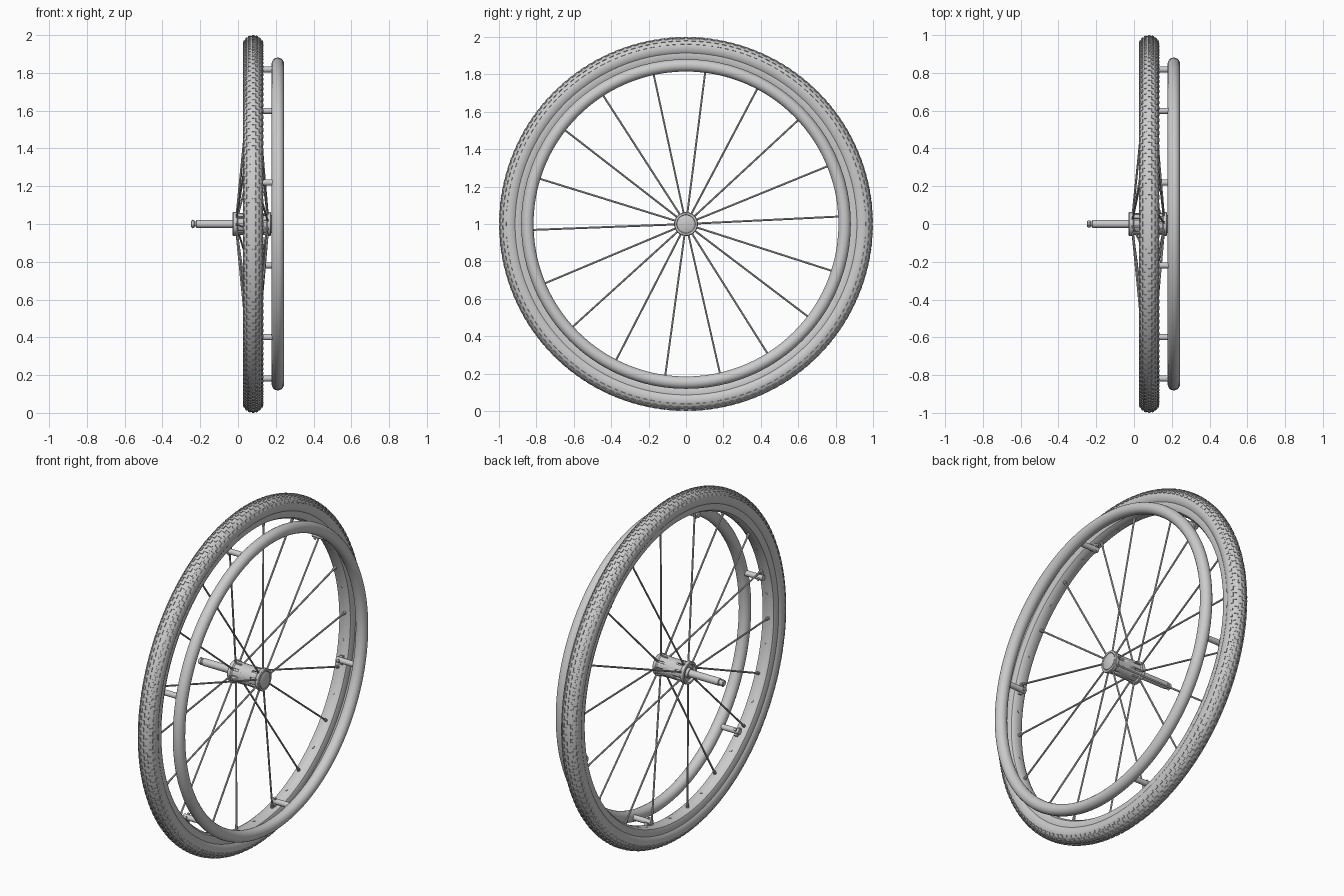
import bpy, bmesh, math
from mathutils import Vector, Matrix

if "Cube" in bpy.data.objects:
    bpy.data.objects.remove(bpy.data.objects["Cube"])

CX = 0.08          # wheel plane
CENTRE = Vector((0, 0, 1))


def point(x, r, deg):
    a = math.radians(deg)
    return Vector((x, r * math.cos(a), 1 + r * math.sin(a)))


def finish(name, bm, angle=35):
    bmesh.ops.recalc_face_normals(bm, faces=bm.faces)
    me = bpy.data.meshes.new(name)
    bm.to_mesh(me)
    bm.free()
    ob = bpy.data.objects.new(name, me)
    bpy.context.collection.objects.link(ob)
    bpy.ops.object.select_all(action='DESELECT')
    ob.select_set(True)
    bpy.context.view_layer.objects.active = ob
    bpy.ops.object.shade_smooth_by_angle(angle=math.radians(angle))
    return ob


def lathe(name, profile, segs, closed=True):
    """Spin (x, radius) points round the wheel axis; open profiles get axis caps."""
    bm = bmesh.new()
    rings = []
    for x, r in profile:
        rings.append([bm.verts.new(point(x, r, 360 * i / segs)) for i in range(segs)])
    n = len(rings)
    for j in range(n if closed else n - 1):
        a, b = rings[j], rings[(j + 1) % n]
        for i in range(segs):
            k = (i + 1) % segs
            bm.faces.new((a[i], a[k], b[k], b[i]))
    if not closed:
        bm.faces.new(rings[0])
        bm.faces.new(rings[-1])
    return finish(name, bm)


def rod(bm, a, b, r, segs=10, r2=None):
    d = b - a
    m = Matrix.Translation((a + b) / 2) @ d.to_track_quat('Z', 'Y').to_matrix().to_4x4()
    bmesh.ops.create_cone(bm, cap_ends=True, segments=segs, radius1=r,
                          radius2=r if r2 is None else r2, depth=d.length, matrix=m)


def block(bm, pos, deg, size, tilt=0):
    """Box with local x along the axle, y tangential, z radial."""
    m = (Matrix.Translation(pos) @ Matrix.Rotation(math.radians(deg - 90), 4, 'X')
         @ Matrix.Rotation(tilt, 4, 'Y') @ Matrix.Diagonal((*size, 1)))
    bmesh.ops.create_cube(bm, size=1, matrix=m)


# Tyre: rounded casing
TR, TW, TH = 0.945, 0.053, 0.052
casing = [(CX + TW * math.sin(math.radians(t)), TR + TH * math.cos(math.radians(t)))
          for t in range(-140, 141, 14)]
lathe("tyre", casing, 144)

# Tread: staggered rows of shallow blocks
bm = bmesh.new()
for row, t in enumerate((-66, -44, -22, 0, 22, 44, 66)):
    a = math.radians(t)
    for i in range(150):
        deg = 2.4 * (i + 0.5 * (row % 2))
        pos = point(CX + TW * math.sin(a), TR + TH * math.cos(a), deg)
        block(bm, pos, deg, (0.013, 0.024, 0.006), a)
finish("tyre_tread", bm)

# Rim: shallow channel under the tyre
lathe("wheel_rim", [(CX - 0.042, 0.915), (CX - 0.044, 0.895), (CX - 0.036, 0.876),
                    (CX - 0.02, 0.866), (CX + 0.02, 0.866), (CX + 0.036, 0.876),
                    (CX + 0.044, 0.895), (CX + 0.042, 0.915)], 144)

# Hand rim: round tube beside the wheel
lathe("hand_rim", [(0.211 + 0.033 * math.cos(i * math.pi / 10),
                    0.848 + 0.033 * math.sin(i * math.pi / 10)) for i in range(20)], 144)

# Hand rim supports: side stub, plus clip to the rim
bm = bmesh.new()
for k in range(6):
    d = 45 + 60 * k
    rod(bm, point(0.07, 0.847, d), point(0.2, 0.847, d), 0.016, 16)
    block(bm, point(CX + 0.01, 0.86, d), d, (0.02, 0.05, 0.02))
    rod(bm, point(CX + 0.01, 0.822, d), point(CX + 0.01, 0.87, d), 0.008)
finish("hand_rim_supports", bm)

# Hub: barrel with end flanges and recessed faces
hub = lathe("hub", [(-0.012, 0.02), (-0.012, 0.048), (-0.028, 0.05), (-0.028, 0.061),
                    (-0.025, 0.064), (-0.006, 0.064), (0.0, 0.058), (0.08, 0.055),
                    (0.15, 0.058), (0.156, 0.063), (0.172, 0.063), (0.176, 0.06),
                    (0.176, 0.05), (0.17, 0.048), (0.17, 0.02)], 48, closed=False)

# Spokes with nipples, alternating between hub ends, and hub slots
spokes, nipples, slots = bmesh.new(), bmesh.new(), bmesh.new()
for k in range(18):
    d = 2.8 + 20 * k - (0.6 if k % 2 else 0)
    hx, rx = (-0.008, CX - 0.008) if k % 2 else (0.158, CX + 0.008)
    start, end = point(hx, 0.046, d), point(rx, 0.87, d)
    rod(spokes, start, end, 0.0052, 8)
    rod(nipples, start.lerp(end, 0.965), end, 0.0075, 10, 0.009)
    rod(nipples, point(CX, 0.863, d + 10), point(CX, 0.87, d + 10), 0.008)
    sx = 0.012 if k % 2 else 0.138
    block(slots, point(sx, 0.06, d), d, (0.045, 0.011, 0.024))
finish("spokes", spokes)
finish("spoke_nipples", nipples)
cutter = finish("hub_slot_cutter", slots)
cutter.hide_render = True
cutter.display_type = 'WIRE'
cut = hub.modifiers.new("slots", 'BOOLEAN')
cut.operation = 'DIFFERENCE'
cut.object = cutter

# Quick release axle with grooved tip
lathe("axle", [(-0.25, 0.013), (-0.247, 0.017), (-0.232, 0.018), (-0.23, 0.014),
               (-0.222, 0.014), (-0.22, 0.021), (-0.03, 0.021), (-0.03, 0.028),
               (0.0, 0.028)], 24, closed=False)
# Locking balls on the axle tip
bm = bmesh.new()
for d in (90, 270):
    bmesh.ops.create_uvsphere(bm, u_segments=10, v_segments=6, radius=0.007,
                              matrix=Matrix.Translation(point(-0.239, 0.016, d)))
finish("axle_locking_balls", bm)
# Hub end cap button
lathe("hub_cap", [(0.165, 0.047), (0.176, 0.047), (0.179, 0.042)], 32, closed=False)
